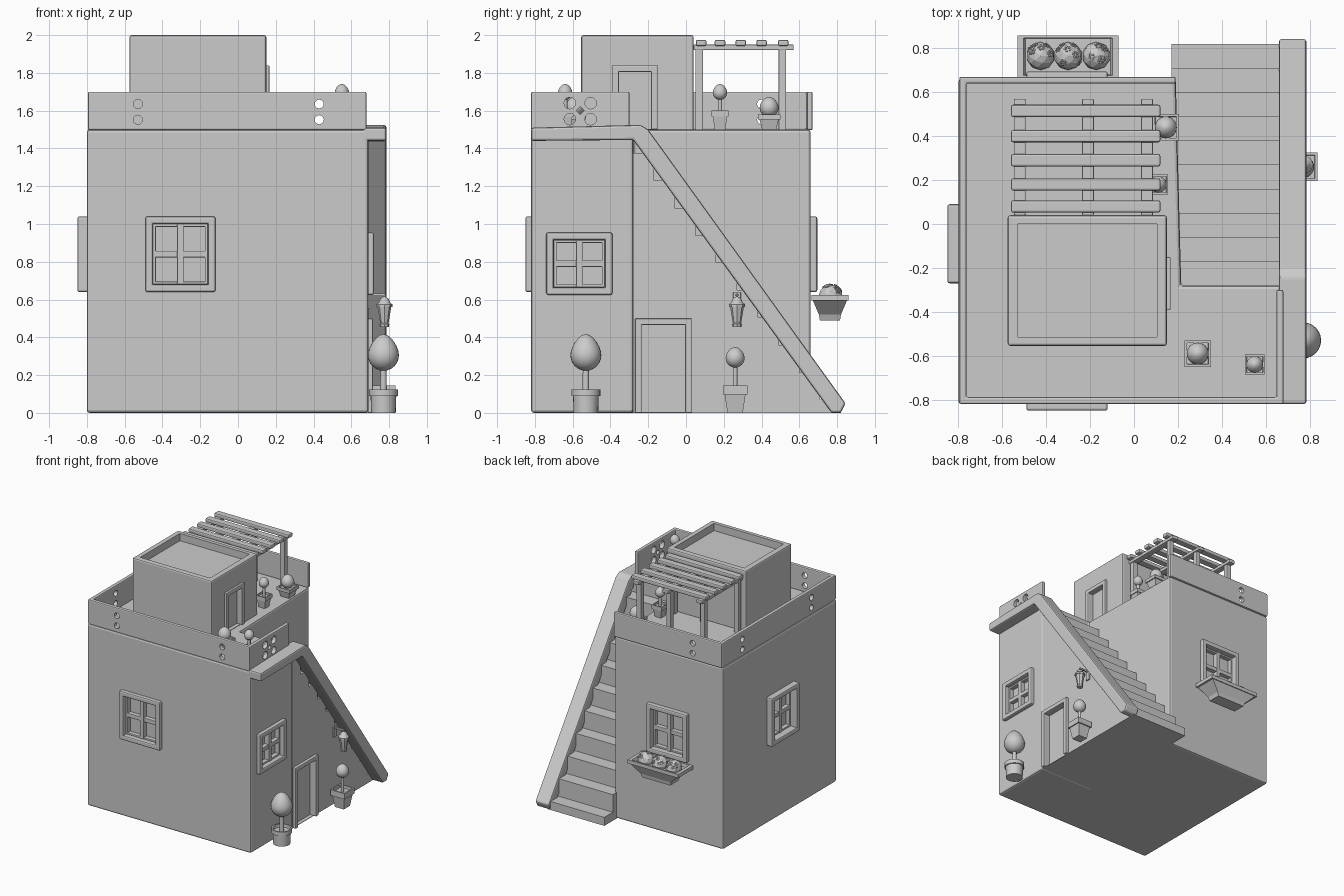
import bpy, bmesh, math, random
from mathutils import Matrix, Vector

if "Cube" in bpy.data.objects:
    bpy.data.objects.remove(bpy.data.objects["Cube"])

random.seed(3)
I = Matrix.Identity(4)


def finish(name, bm, bevel=0.0, smooth=False, mat=I):
    bmesh.ops.transform(bm, matrix=mat, verts=bm.verts)
    bmesh.ops.recalc_face_normals(bm, faces=bm.faces)
    me = bpy.data.meshes.new(name)
    bm.to_mesh(me)
    bm.free()
    ob = bpy.data.objects.new(name, me)
    bpy.context.collection.objects.link(ob)
    if bevel:
        m = ob.modifiers.new("bevel", 'BEVEL')
        m.width, m.segments, m.limit_method = bevel, 2, 'ANGLE'
    if smooth:
        bpy.context.view_layer.objects.active = ob
        ob.select_set(True)
        bpy.ops.object.shade_smooth_by_angle(angle=math.radians(40))
        ob.select_set(False)
    return ob


def boxes(name, items, bevel=0.0, mat=I):
    """One object from (x0, x1, y0, y1, z0, z1) boxes."""
    bm = bmesh.new()
    for x0, x1, y0, y1, z0, z1 in items:
        m = Matrix.Translation(((x0 + x1) / 2, (y0 + y1) / 2, (z0 + z1) / 2))
        bmesh.ops.create_cube(bm, size=1, matrix=m @ Matrix.Diagonal((x1 - x0, y1 - y0, z1 - z0, 1)))
    return finish(name, bm, bevel, mat=mat)


def prism(name, pts, axis, lo, hi, bevel=0.0):
    """Extrude an outline along z (pts = x, y) or along x (pts = y, z)."""
    bm = bmesh.new()
    v = [bm.verts.new((a, b, lo) if axis == 'z' else (lo, a, b)) for a, b in pts]
    f = bm.faces.new(v)
    r = bmesh.ops.extrude_face_region(bm, geom=[f])
    d = Vector((0, 0, hi - lo)) if axis == 'z' else Vector((hi - lo, 0, 0))
    bmesh.ops.translate(bm, vec=d, verts=[e for e in r['geom'] if isinstance(e, bmesh.types.BMVert)])
    return finish(name, bm, bevel)


def lathe(name, prof, loc, n=24, sx=1.0, sy=1.0, square=False):
    """Rings from a (radius, z) profile; square=True gives a four-sided shape."""
    n = 4 if square else n
    k, off = (math.sqrt(2), math.pi / 4) if square else (1, 0)
    bm = bmesh.new()
    rings = [[bm.verts.new((r * k * sx * math.cos(off + math.tau * i / n),
                            r * k * sy * math.sin(off + math.tau * i / n), z))
              for i in range(n)] for r, z in prof]
    for a, b in zip(rings, rings[1:]):
        for i in range(n):
            bm.faces.new((a[i], a[(i + 1) % n], b[(i + 1) % n], b[i]))
    bm.faces.new(rings[0])
    bm.faces.new(rings[-1])
    return finish(name, bm, smooth=not square, mat=Matrix.Translation(loc))


def cut(target, cutter):
    cutter.hide_render = True
    cutter.hide_set(True)
    m = target.modifiers.new("cut", 'BOOLEAN')
    m.operation, m.solver, m.object = 'DIFFERENCE', 'EXACT', cutter


def place(x, y, z, deg):
    return Matrix.Translation((x, y, z)) @ Matrix.Rotation(math.radians(deg), 4, 'Z')


def window(name, wall, mat, w, h, p):
    a, b, t = w / 2, h / 2, 0.04
    boxes(name + "_frame", [(-a, a, -p, .05, b - t, b), (-a, a, -p, .05, -b, -b + t),
                            (-a, -a + t, -p, .05, -b, b), (a - t, a, -p, .05, -b, b)], .01, mat)
    c, d = a - t, b - t
    boxes(name + "_sash", [(-c, c, .005, .045, d - .015, d), (-c, c, .005, .045, -d, -d + .015),
                           (-c, -c + .015, .005, .045, -d, d), (c - .015, c, .005, .045, -d, d),
                           (-.017, .017, 0, .045, -d, d), (-c, c, .005, .045, -.017, .017)], .004, mat)
    cut(wall, boxes(name + "_cutter", [(-a + .02, a - .02, -.1, .04, -b + .02, b - .02)], 0, mat))


def door(name, wall, mat, w, h, p):
    a, t = w / 2, 0.035
    boxes(name + "_frame", [(-a, -a + t, -p, .04, 0, h), (a - t, a, -p, .04, 0, h),
                            (-a, a, -p, .04, h - t, h)], .006, mat)
    cut(wall, boxes(name + "_cutter", [(-a + .02, a - .02, -.1, .03, .004, h - .02)], 0, mat))


def ball(r, z, tip=0.0, n=12):
    pts = [(max(.002, r * math.sin(math.pi * i / n)), z - r * math.cos(math.pi * i / n)) for i in range(n + 1)]
    return [(q, h + tip * max(0, (h - z) / r) ** 3) for q, h in pts]


def square_pot(name, loc, w, h):
    lathe(name, [(w * .62, 0), (w * .85, h * .68), (w, h * .68), (w, h), (w * .82, h), (w * .8, h * .85)],
          loc, square=True)


# Main building with the corner left out for the staircase
body = prism("house_walls", [(-.8, -.82), (.69, -.82), (.69, -.28), (.215, -.28), (.19, .66), (-.8, .66)],
             'z', 0, 1.5, .015)

# Staircase block, sloped rail
steps = [(-.28, 0), (.82, 0)]
for i in range(10):
    y, z = .82 - .11 * i, .07 + .145 * i
    steps += [(y, z), (y - .11, z)]
steps[-1] = (-.28, steps[-1][1])
stairs = prism("staircase", steps, 'x', .17, .69)
prism("stair_rail", [(-.82, 1.44), (-.28, 1.445), (.77, .0), (.82, 0), (.845, .05), (-.2, 1.5),
                     (-.24, 1.525), (-.82, 1.51)], 'x', .66, .785, .012)

# Roof parapet, open at the stairs
parapet = prism("parapet", [(.68, -.3), (.68, -.82), (-.795, -.82), (-.795, .67), (.19, .67), (.19, .64),
                            (-.763, .64), (-.763, -.788), (.648, -.788), (.648, -.3)], 'z', 1.497, 1.7, .008)


def motif(name, x, y, deg, spots, r):
    bm = bmesh.new()
    for a, b in spots:
        m = Matrix.Translation((a, 0, b)) @ Matrix.Rotation(math.pi / 2, 4, 'X')
        bmesh.ops.create_cone(bm, cap_ends=True, segments=12, radius1=r, radius2=r, depth=.12, matrix=m)
    if len(spots) == 4:
        m = Matrix.Rotation(math.pi / 4, 4, 'Y') @ Matrix.Diagonal((.03, .12, .03, 1))
        bmesh.ops.create_cube(bm, size=1, matrix=m)
    cut(parapet, finish(name, bm, mat=place(x, y, 1.6, deg)))


# Pierced flower ornaments in the parapet
motif("ornament_right_cutter", .665, -.56, 90, [(-.055, .04), (.055, .04), (-.055, -.045), (.055, -.045)], .031)
for i, (x, y, deg) in enumerate([(-.53, -.8, 0), (.43, -.8, 0), (-.53, .655, 180), (-.78, -.5, -90), (-.78, .4, -90)]):
    motif("ornament_cutter_%d" % i, x, y, deg, [(0, .035), (0, -.048)], .024)

# Roof room with sunken top
room = boxes("roof_room", [(-.575, .15, -.555, .04, 1.49, 2.0)], .012)
cut(room, boxes("room_top_cutter", [(-.53, .105, -.515, -.0, 1.94, 2.1)]))

# Windows and doors
window("front_window", body, place(-.305, -.82, .84, 0), .37, .40, .03)
window("left_window", body, place(-.8, -.09, .84, -90), .36, .40, .05)
window("back_window", body, place(-.305, .66, .84, 180), .37, .40, .035)
window("right_window", body, place(.69, -.565, .79, 90), .35, .33, .03)
door("ground_door", stairs, place(.69, -.12, 0, 90), .30, .50, .025)
door("roof_door", room, place(.15, -.27, 1.5, 90), .24, .34, .017)

# Pergola
boxes("pergola_posts", [(x - .02, x + .02, y - .02, y + .02, 1.49, 1.93)
                        for x in (-.52, -.21, .06) for y in (.07, .51)], .004)
boxes("pergola_beams", [(x - .027, x + .027, .04, .57, 1.92, 1.95) for x in (-.52, -.21, .06)], .006)
boxes("pergola_slats", [(-.56, .12, y - .028, y + .028, 1.942, 1.975)
                        for y in (.08, .18, .29, .40, .515)], .009)

# Square potted trees and bushes
for i, (x, y, z, w, h, r, zc) in enumerate([
        (.11, .18, 1.5, .045, .10, .038, .195), (.145, .44, 1.5, .06, .08, .05, .115),
        (.29, -.59, 1.5, .06, .08, .05, .115), (.55, -.64, 1.5, .045, .10, .038, .195),
        (.77, .26, 0, .065, .145, .05, .29)]):
    square_pot("square_pot_%d" % i, (x, y, z), w, h)
    lathe("tree_stem_%d" % i, [(.012, h * .8), (.012, zc)], (x, y, z), 10)
    lathe("tree_crown_%d" % i, ball(r, zc, .008), (x, y, z))

# Large tree in a round pot beside the door
lathe("round_pot", [(.065, 0), (.068, .09), (.077, .09), (.077, .125), (.066, .125), (.064, .1)], (.77, -.53, 0))
lathe("large_stem", [(.018, .1), (.016, .26)], (.77, -.53, 0), 12)
lathe("large_crown", ball(.082, .305, .03), (.77, -.53, 0))

# Flower box with three blooming bushes
lathe("flower_box", [(.55, 0), (.6, .03), (.93, .105), (1, .105), (1, .135), (.88, .135), (.84, .11)],
      (-.30, .762, .49), sx=.23, sy=.097, square=True)
for k, x in enumerate((-.425, -.30, -.172)):
    bm = bmesh.new()
    bmesh.ops.create_icosphere(bm, subdivisions=2, radius=.064)
    for j in range(7):
        d = Vector((random.uniform(-1, 1), random.uniform(-.6, 1), random.uniform(.2, 1))).normalized()
        q = d.to_track_quat('Z', 'Y').to_matrix().to_4x4()
        for s in range(5):
            o = Vector((.011 * math.cos(s * 1.257), .011 * math.sin(s * 1.257), .064))
            bmesh.ops.create_icosphere(bm, subdivisions=1, radius=1, matrix=q @ Matrix.Translation(o)
                                       @ Matrix.Diagonal((.007, .007, .004, 1)))
    finish("flower_bush_%d" % k, bm, mat=Matrix.Translation((x, .765, .617)))

# Wall lantern
L = (.775, .27, 0)
lathe("lantern", [(.024, .455), (.026, .47), (.022, .475), (.036, .56), (.042, .56), (.042, .575),
                  (.03, .585), (.022, .605), (.006, .615), (.006, .63)], L, 8)
boxes("lantern_bracket", [(.685, .70, .25, .29, .55, .64), (.69, .78, .263, .277, .618, .632)], .003)
